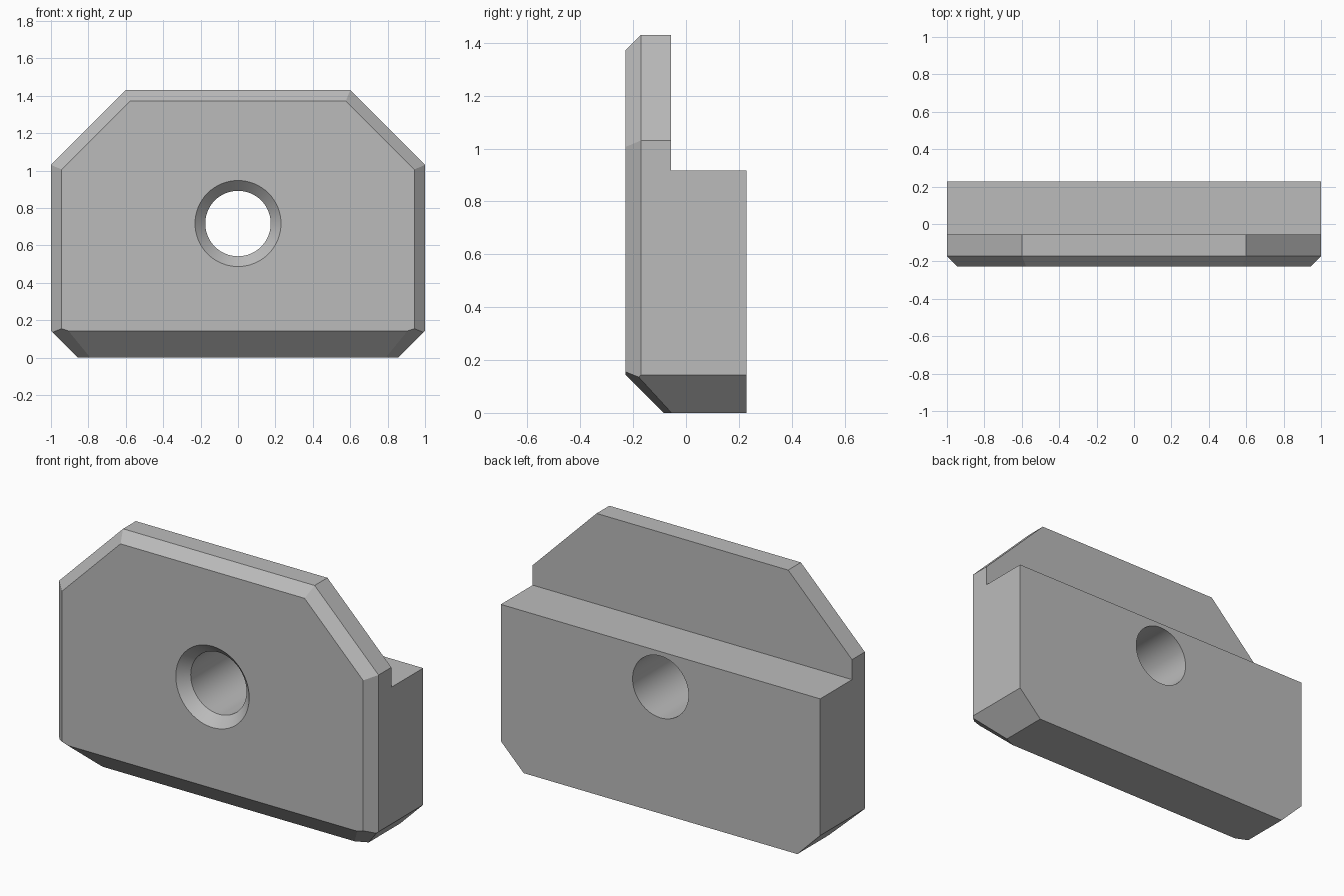
import bpy, bmesh, math
from mathutils import Vector

if "Cube" in bpy.data.objects:
    bpy.data.objects.remove(bpy.data.objects["Cube"], do_unlink=True)

FRONT, BACK, STEP = -0.228, 0.228, -0.057    # depth positions
TOP, LEDGE, HOLE_Z = 1.43, 0.917, 0.717      # heights
BEVEL, CORNER = 0.057, 0.143                 # chamfer sizes

grey = bpy.data.materials.new("plain_grey")
grey.use_nodes = True
grey.diffuse_color = (0.5, 0.5, 0.5, 1)
grey.node_tree.nodes["Principled BSDF"].inputs["Base Color"].default_value = (0.5, 0.5, 0.5, 1)


def make_object(name, bm):
    bmesh.ops.recalc_face_normals(bm, faces=bm.faces)
    mesh = bpy.data.meshes.new(name)
    bm.to_mesh(mesh)
    bm.free()
    mesh.materials.append(grey)
    obj = bpy.data.objects.new(name, mesh)
    bpy.context.collection.objects.link(obj)
    return obj


def slice_off(bm, point, normal):
    """Cut away everything beyond a plane and cap the cut."""
    geom = bm.verts[:] + bm.edges[:] + bm.faces[:]
    bmesh.ops.bisect_plane(bm, geom=geom, plane_co=point, plane_no=normal,
                           clear_outer=True, dist=1e-5)
    rim = [e for e in bm.edges if e.is_boundary]
    bmesh.ops.holes_fill(bm, edges=rim, sides=0)
    bmesh.ops.recalc_face_normals(bm, faces=bm.faces)


# Stepped side profile swept across the width
bm = bmesh.new()
profile = [(FRONT, 0), (BACK, 0), (BACK, LEDGE), (STEP, LEDGE), (STEP, TOP), (FRONT, TOP)]
face = bm.faces.new([bm.verts.new((-1, y, z)) for y, z in profile])
swept = bmesh.ops.extrude_face_region(bm, geom=[face])["geom"]
bmesh.ops.translate(bm, vec=(2, 0, 0), verts=[v for v in swept if isinstance(v, bmesh.types.BMVert)])
bmesh.ops.recalc_face_normals(bm, faces=bm.faces)

# Corner cuts, then the front chamfers that follow the outline
edge_y = FRONT + BEVEL
diag = math.sqrt(0.5)
for s in (-1, 1):
    slice_off(bm, (s * 0.6, 0, TOP), (s, 0, 1))
    slice_off(bm, (s * (1 - CORNER), 0, 0), (s, 0, -1))
slice_off(bm, (0, edge_y, TOP), (0, -1, 1))
slice_off(bm, (0, FRONT, CORNER), (0, -1, -1))
for s in (-1, 1):
    slice_off(bm, (s, edge_y, 0), (s, -1, 0))
    slice_off(bm, (s * 0.6, edge_y, TOP), (s * diag, -1, diag))
    # Narrow facet blending the lower corner into the bottom chamfer
    slice_off(bm, (s * 0.943, FRONT, 0.155), (s * 0.33, -0.73, -1))
block = make_object("stepped_block", bm)

# Countersunk hole cutter, lathed around the front-back axis
bm = bmesh.new()
outline = [(0, FRONT - 0.1), (0.33, FRONT - 0.1), (0.175, FRONT + 0.055), (0.175, BACK + 0.1), (0, BACK + 0.1)]
verts = [bm.verts.new((r, y, HOLE_Z)) for r, y in outline]
edges = [bm.edges.new(pair) for pair in zip(verts, verts[1:])]
bmesh.ops.spin(bm, geom=verts + edges, cent=(0, 0, HOLE_Z), axis=(0, 1, 0),
               angle=math.tau, steps=64)
bmesh.ops.remove_doubles(bm, verts=bm.verts, dist=1e-4)
cutter = make_object("hole_cutter", bm)
cutter.hide_render = True

# Drill the hole and keep only the finished block
drill = block.modifiers.new("drill", 'BOOLEAN')
drill.operation = 'DIFFERENCE'
drill.solver = 'EXACT'
drill.object = cutter
bpy.ops.object.select_all(action='DESELECT')
block.select_set(True)
bpy.context.view_layer.objects.active = block
bpy.ops.object.modifier_apply(modifier="drill")
bpy.data.objects.remove(cutter, do_unlink=True)
bpy.ops.object.shade_smooth_by_angle(angle=math.radians(15))
